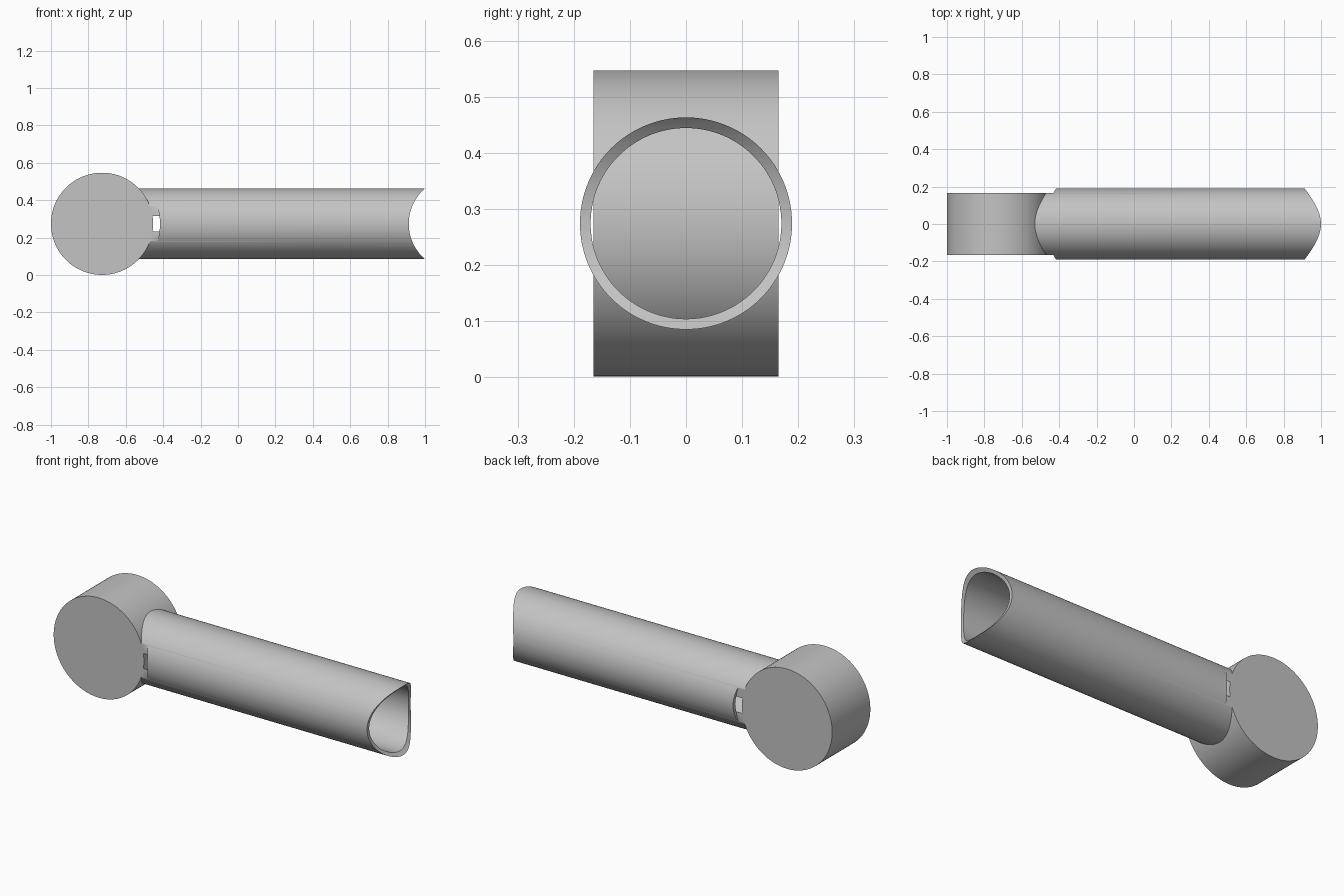
import bpy
import math

if "Cube" in bpy.data.objects:
    bpy.data.objects.remove(bpy.data.objects["Cube"], do_unlink=True)

MID_Z = 0.274       # height of both axes
DRUM_X = -0.727     # drum axis position
DRUM_R = 0.273
DRUM_HALF = 0.165   # half the drum width
TUBE_R = 0.189
BORE_R = 0.170

grey = bpy.data.materials.new("plain grey")
grey.use_nodes = True
grey.diffuse_color = (0.55, 0.55, 0.55, 1)
grey.node_tree.nodes["Principled BSDF"].inputs["Base Color"].default_value = (0.55, 0.55, 0.55, 1)


def cylinder(name, radius, length, centre, axis, sides=128):
    """Capped cylinder lying along the x or y axis."""
    turn = (0, math.pi / 2, 0) if axis == "x" else (math.pi / 2, 0, 0)
    bpy.ops.mesh.primitive_cylinder_add(vertices=sides, radius=radius, depth=length,
                                        location=centre, rotation=turn)
    obj = bpy.context.object
    obj.name = name
    obj.data.materials.append(grey)
    bpy.ops.object.transform_apply(location=True, rotation=True, scale=True)
    return obj


def cut(target, cutter):
    """Subtract the cutter from the target, then discard it."""
    cutter.hide_render = True
    bpy.context.view_layer.objects.active = target
    mod = target.modifiers.new("cut", "BOOLEAN")
    mod.operation = "DIFFERENCE"
    mod.solver = "EXACT"
    mod.object = cutter
    bpy.ops.object.modifier_apply(modifier=mod.name)
    bpy.data.objects.remove(cutter, do_unlink=True)


def smooth(obj):
    bpy.ops.object.select_all(action="DESELECT")
    obj.select_set(True)
    bpy.context.view_layer.objects.active = obj
    bpy.ops.object.shade_smooth_by_angle(angle=math.radians(30))


# Round drum lying on its side
drum = cylinder("drum", DRUM_R, 2 * DRUM_HALF, (DRUM_X, 0, MID_Z), "y")

# Hollow tube running out from the drum
tube = cylinder("tube", TUBE_R, 1.7, (0.2, 0, MID_Z), "x")
cut(tube, cylinder("bore", BORE_R, 2.4, (0.2, 0, MID_Z), "x"))

# Saddle-shaped free end
cut(tube, cylinder("saddle_cutter", 0.25, 1, (1.163, 0, MID_Z), "y"))

# Tube end fitted to the drum, slightly overlapping it
cut(tube, cylinder("drum_cutter", DRUM_R - 0.003, 1, (DRUM_X, 0, MID_Z), "y"))

# Side clearances beyond the drum's flat faces
for side in (-1, 1):
    cut(tube, cylinder("clearance_cutter", 0.31, 0.2,
                       (DRUM_X, side * (DRUM_HALF + 0.1), MID_Z), "y"))

for part in (drum, tube):
    smooth(part)
